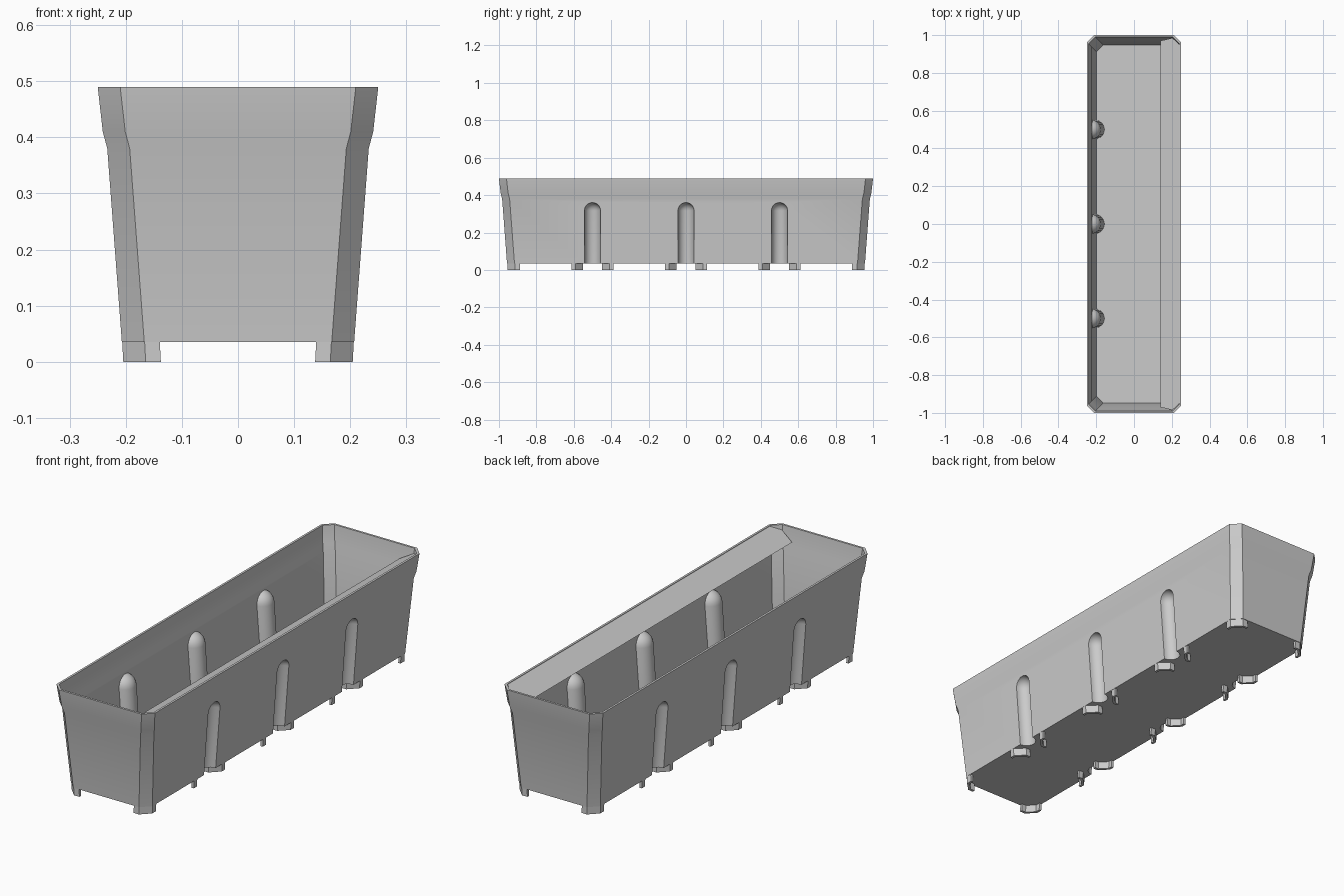
import bpy, bmesh
from mathutils import Matrix

default = bpy.data.objects.get("Cube")
if default:
    bpy.data.objects.remove(default, do_unlink=True)

GREY = (0.6, 0.6, 0.6, 1)
mat = bpy.data.materials.new("grey plastic")
mat.use_nodes = True
mat.diffuse_color = GREY
mat.node_tree.nodes["Principled BSDF"].inputs["Base Color"].default_value = GREY

LONG = 0.75            # extra half length along y
FLOOR = 0.035          # underside of the trough
GROOVES = (-0.5, 0, 0.5)


def finish(name, bm):
    bmesh.ops.recalc_face_normals(bm, faces=bm.faces)
    mesh = bpy.data.meshes.new(name)
    bm.to_mesh(mesh)
    bm.free()
    mesh.materials.append(mat)
    obj = bpy.data.objects.new(name, mesh)
    bpy.context.collection.objects.link(obj)
    return obj


def loft(name, profile, chamfer):
    """Solid of chamfered rectangles stacked along (half width, height)."""
    bm = bmesh.new()
    rings = []
    for w, z in profile:
        l, c = w + LONG, chamfer
        pts = [(w, c - l), (w, l - c), (w - c, l), (c - w, l),
               (-w, l - c), (-w, c - l), (c - w, -l), (w - c, -l)]
        rings.append([bm.verts.new((x, y, z)) for x, y in pts])
    for low, high in zip(rings, rings[1:]):
        for i in range(8):
            j = (i + 1) % 8
            bm.faces.new((low[i], low[j], high[j], high[i]))
    bm.faces.new(rings[0])
    bm.faces.new(rings[-1])
    return finish(name, bm)


def capsules(name, radius, top):
    """Round-topped posts that lean with both long walls."""
    bm = bmesh.new()
    for side in (-1, 1):
        for y in GROOVES:
            new = bmesh.ops.create_uvsphere(bm, u_segments=24, v_segments=12, radius=radius)["verts"]
            for v in new:
                if v.co.z < -0.001:
                    v.co.z -= 0.45
                v.co.z += top - radius
                v.co.x += side * (0.2045 + 0.075 * v.co.z)
                v.co.y += y
    return finish(name, bm)


def cut(target, cutter):
    mod = target.modifiers.new("cut", "BOOLEAN")
    mod.operation = "DIFFERENCE"
    mod.solver = "EXACT"
    mod.object = cutter
    cutter.hide_render = True
    bpy.context.view_layer.objects.active = target
    bpy.ops.object.modifier_apply(modifier=mod.name)
    bpy.data.objects.remove(cutter, do_unlink=True)


# Trough: tapered shell with a flared rim and grooves pressed into the long walls
trough = loft("trough", [(0.207, FLOOR), (0.233, 0.38), (0.241, 0.41), (0.25, 0.49)], 0.04)
cavity = loft("cavity", [(0.198, 0.045), (0.223, 0.38), (0.231, 0.41), (0.2435, 0.52)], 0.036)
cut(cavity, capsules("inner_posts", 0.052, 0.37))
cut(trough, capsules("outer_grooves", 0.043, 0.36))
cut(trough, cavity)


# Feet: thin chamfered angles under the corners and beside each groove
def foot(name, x, y, sx, sy, run=0.067, c=0.04, t=0.012):
    k = c + 0.4 * t
    outline = [(0, -run), (0, -c), (-c, 0), (-run, 0),
               (-run, -t), (-k, -t), (-t, -k), (-t, -run)]
    bm = bmesh.new()
    verts = [bm.verts.new((x + sx * u, y + sy * v, 0)) for u, v in outline]
    face = bm.faces.new(verts)
    raised = bmesh.ops.extrude_face_region(bm, geom=[face])["geom"]
    top = [g for g in raised if isinstance(g, bmesh.types.BMVert)]
    bmesh.ops.transform(bm, matrix=Matrix.Translation((sx * 0.002, 0, FLOOR + 0.003)), verts=top)
    return finish(name, bm)


feet = []
for sx, side in ((1, "left"), (-1, "right")):
    for sy, end in ((1, "back"), (-1, "front")):
        feet.append(foot(f"{end}_{side}_corner_foot", sx * 0.2045, sy * 0.9545, sx, sy))
        for n, y in enumerate(GROOVES):
            feet.append(foot(f"{side}_groove_foot_{n}_{end}", sx * 0.2045, y + sy * 0.05, sx, -sy, run=0.063))

# Sloping ledge inside one long rim
bm = bmesh.new()
half = [(0.14, 0.97), (0.203, 0.985), (0.24, 0.95)]
edge = half + [(x, -y) for x, y in reversed(half)]
bm.faces.new([bm.verts.new((x, y, 0.488 - 0.55 * (0.24 - x))) for x, y in edge])
ledge = finish("inner_ledge", bm)
if ledge.data.polygons[0].normal.z < 0:
    ledge.data.flip_normals()

# Soft shading on the rounded parts only
bpy.ops.object.select_all(action="DESELECT")
trough.select_set(True)
bpy.context.view_layer.objects.active = trough
bpy.ops.object.shade_smooth_by_angle(angle=0.5)
